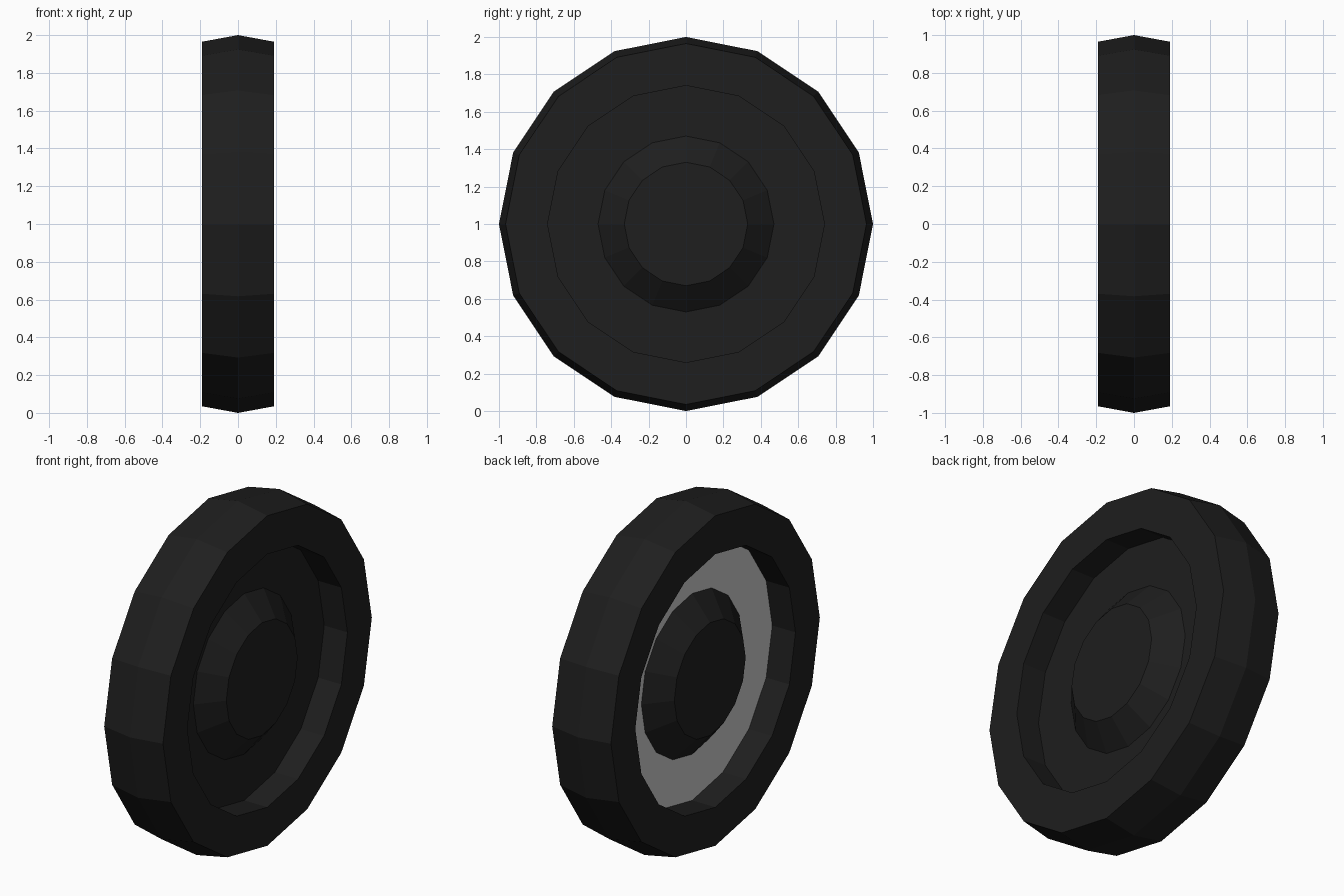
import bpy, bmesh
from math import cos, sin, pi

if "Cube" in bpy.data.objects:
    bpy.data.objects.remove(bpy.data.objects["Cube"])

SIDES = 16
CENTRE_Z = 1.0
DISC_X, CAP_X, FACE_X = 0.04, 0.155, 0.19

rubber = bpy.data.materials.new("dark_rubber")
rubber.diffuse_color = (0.013, 0.013, 0.013, 1)
rubber.use_nodes = True
rubber.node_tree.nodes["Principled BSDF"].inputs["Base Color"].default_value = rubber.diffuse_color


def lathe(name, profile, material=None, cap_start=False, cap_end=False):
    """Spin an (x, radius) profile, running from -x to +x, round the axle."""
    bm = bmesh.new()
    rings = [[bm.verts.new((x, r * cos(2 * pi * j / SIDES),
                            CENTRE_Z + r * sin(2 * pi * j / SIDES)))
              for j in range(SIDES)] for x, r in profile]
    for a, b in zip(rings, rings[1:]):
        for j in range(SIDES):
            k = (j + 1) % SIDES
            bm.faces.new((a[j], a[k], b[k], b[j]))
    if cap_start:
        bm.faces.new(rings[0][::-1])
    if cap_end:
        bm.faces.new(rings[-1])
    mesh = bpy.data.meshes.new(name)
    bm.to_mesh(mesh)
    bm.free()
    if material:
        mesh.materials.append(material)
    obj = bpy.data.objects.new(name, mesh)
    bpy.context.collection.objects.link(obj)
    return obj


# Tyre: crowned tread, flat sidewalls and recess walls
half = [(DISC_X, 0.74), (FACE_X, 0.74), (FACE_X, 0.965)]
lathe("tyre", [(-x, r) for x, r in half] + [(0, 1.0)] + half[::-1], rubber)

# Recessed rim discs: dark outside, plain grey inside
lathe("outer_disc", [(DISC_X, 0.74), (DISC_X, 0.47)], rubber)
lathe("inner_disc", [(-DISC_X, 0.47), (-DISC_X, 0.74)])

# Tapered hubs on both sides
hub = [(DISC_X, 0.47), (CAP_X, 0.33)]
lathe("outer_hub", hub, rubber, cap_end=True)
lathe("inner_hub", [(-x, r) for x, r in hub[::-1]], rubber, cap_start=True)
